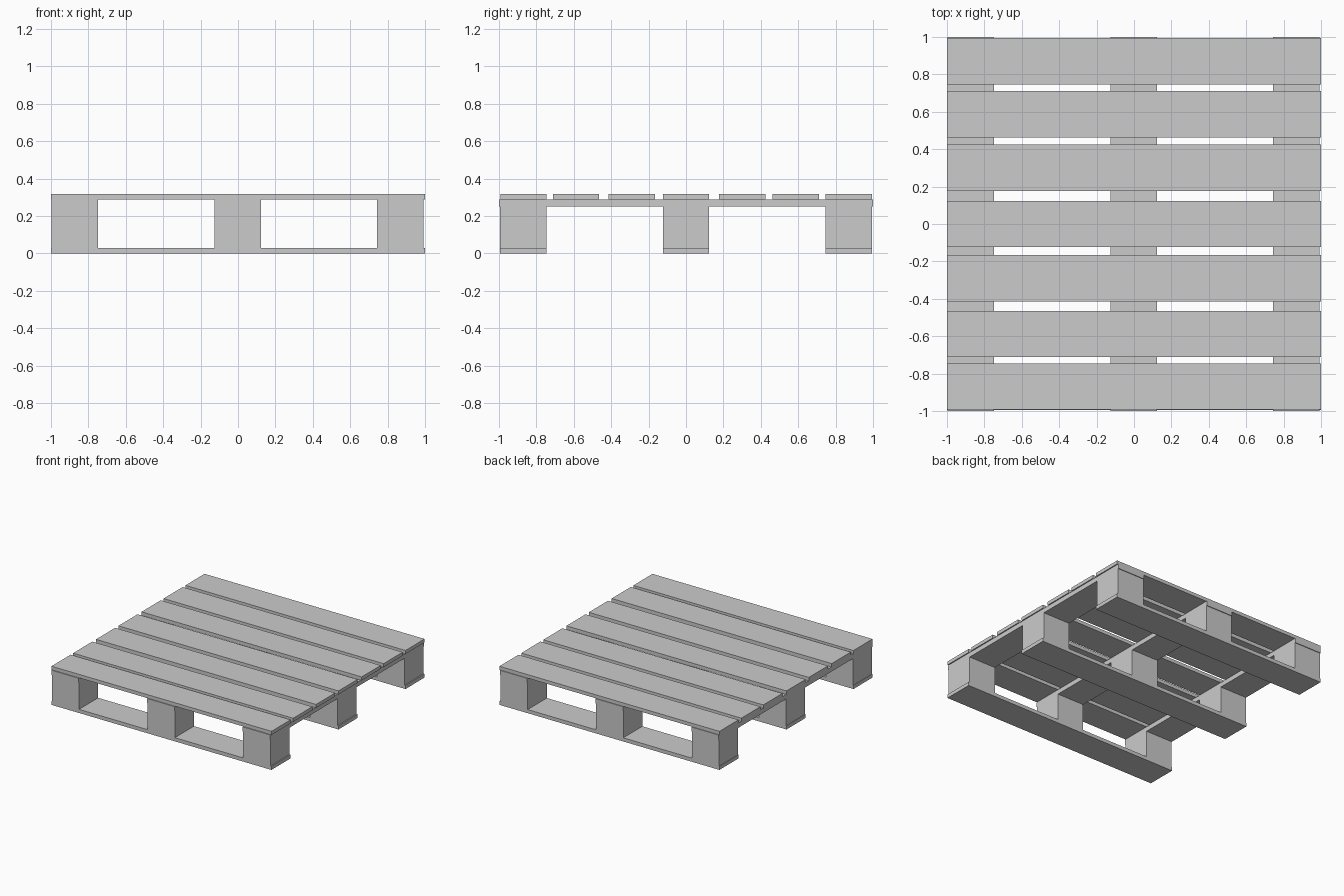
import bpy

if "Cube" in bpy.data.objects:
    bpy.data.objects.remove(bpy.data.objects["Cube"])

W = 0.248                                  # shared plank and block width
Z = (0.0, 0.03, 0.25, 0.288, 0.317)        # layer heights from ground to deck
COLUMNS = (-0.873, -0.002, 0.867)          # x centres of stringers and blocks
ROWS = (-0.87, 0.0, 0.87)                  # y centres of blocks and bottom boards
DECK = (-0.869, -0.588, -0.291, 0.0, 0.301, 0.586, 0.87)


def box(name, x, y, layer, sx, sy):
    z0, z1 = Z[layer], Z[layer + 1]
    bpy.ops.mesh.primitive_cube_add(size=1, location=(x, y, (z0 + z1) / 2))
    ob = bpy.context.object
    ob.name = name
    ob.scale = (sx, sy, z1 - z0)
    bpy.ops.object.transform_apply(location=False, rotation=False, scale=True)


# Bottom boards
for i, y in enumerate(ROWS, 1):
    box(f"bottom_board_{i}", 0, y, 0, 2, W)

# Spacer blocks, three under each stringer
for i, x in enumerate(COLUMNS, 1):
    for j, y in enumerate(ROWS, 1):
        box(f"spacer_block_{i}_{j}", x, y, 1, W, W)

# Stringers running front to back
for i, x in enumerate(COLUMNS, 1):
    box(f"stringer_{i}", x, 0, 2, W, 2)

# Deck boards running side to side
for i, y in enumerate(DECK, 1):
    box(f"deck_board_{i}", 0, y, 3, 2, W)
